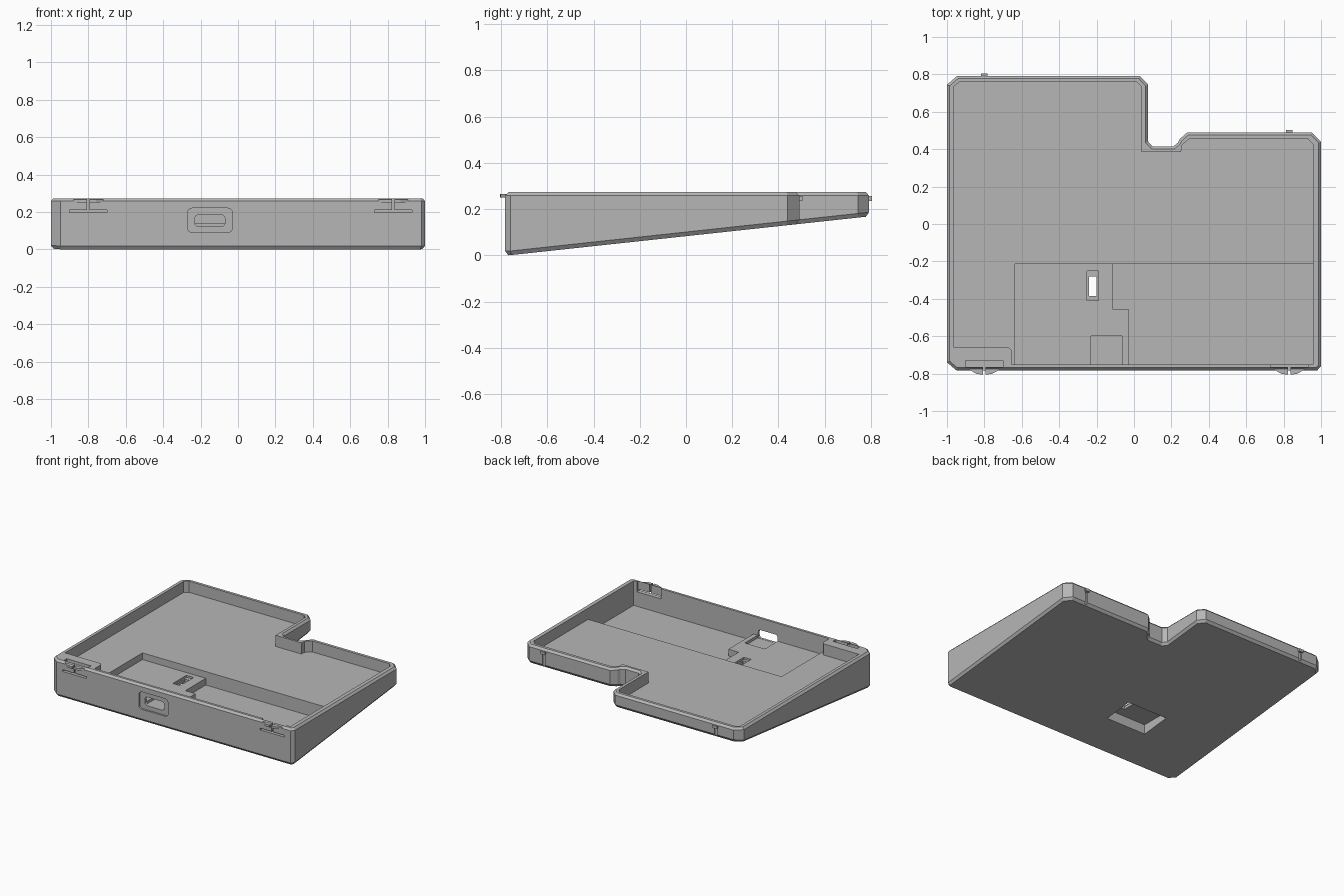
import bpy, bmesh, math
from mathutils import Vector

if "Cube" in bpy.data.objects:
    bpy.data.objects.remove(bpy.data.objects["Cube"])

grey = bpy.data.materials.new("light_grey_plastic")
grey.diffuse_color = (0.47, 0.47, 0.47, 1)
grey.use_nodes = True
grey.node_tree.nodes["Principled BSDF"].inputs["Base Color"].default_value = grey.diffuse_color

TOP, SLOPE = 0.273, 0.108


def base_z(y):
    return max(0.0, (y + 0.767) * SLOPE)


def inset(pts, d):
    """Mitred inward offset of a counter-clockwise outline."""
    out = []
    for i, p in enumerate(pts):
        p = Vector(p)
        a = (p - Vector(pts[i - 1])).normalized()
        b = (Vector(pts[(i + 1) % len(pts)]) - p).normalized()
        na, nb = Vector((-a.y, a.x)), Vector((-b.y, b.x))
        m = (na + nb).normalized()
        out.append(tuple(p + m * (d / m.dot(na))))
    return out


def loft(name, rings):
    """Closed solid through rings of equal point count."""
    bm = bmesh.new()
    vs = [[bm.verts.new(p) for p in r] for r in rings]
    n = len(vs[0])
    for lo, hi in zip(vs, vs[1:]):
        for i in range(n):
            j = (i + 1) % n
            bm.faces.new((lo[i], lo[j], hi[j], hi[i]))
    bm.faces.new(vs[0][::-1])
    bm.faces.new(vs[-1])
    bmesh.ops.recalc_face_normals(bm, faces=bm.faces)
    me = bpy.data.meshes.new(name)
    bm.to_mesh(me)
    bm.free()
    me.materials.append(grey)
    ob = bpy.data.objects.new(name, me)
    bpy.context.collection.objects.link(ob)
    return ob


def prism(name, pts, z0, z1):
    return loft(name, [[(x, y, z) for x, y in pts] for z in (z0, z1)])


def box(name, x0, x1, y0, y1, z0, z1):
    return prism(name, [(x0, y0), (x1, y0), (x1, y1), (x0, y1)], z0, z1)


def cut(target, cutter):
    mod = target.modifiers.new("cut", 'BOOLEAN')
    mod.operation, mod.solver, mod.object = 'DIFFERENCE', 'EXACT', cutter
    bpy.context.view_layer.objects.active = target
    bpy.ops.object.modifier_apply(modifier=mod.name)
    bpy.data.objects.remove(cutter)


# Wedge-shaped case body with chamfered top and bottom edges
outer = [(-0.95, -0.782), (0.98, -0.782), (1, -0.76), (1, 0.44), (0.95, 0.49),
         (0.285, 0.49), (0.245, 0.455), (0.235, 0.435), (0.21, 0.415),
         (0.10, 0.415), (0.076, 0.44), (0.076, 0.745), (0.03, 0.792),
         (-0.945, 0.792), (-1, 0.745), (-1, -0.74)]
low, rim = inset(outer, 0.014), inset(outer, 0.014)
body = loft("case_body", [
    [(x, y, base_z(y)) for x, y in low],
    [(x, y, base_z(y) + 0.018) for x, y in outer],
    [(x, y, TOP - 0.015) for x, y in outer],
    [(x, y, TOP) for x, y in rim]])

# Main tray, leaving a solid block in the front left corner
inner = [(-0.655, -0.75), (0.957, -0.75), (0.957, 0.425), (0.93, 0.455),
         (0.295, 0.455), (0.255, 0.42), (0.252, 0.385), (0.04, 0.385),
         (0.04, 0.735), (0.015, 0.758), (-0.935, 0.758), (-0.963, 0.735),
         (-0.963, -0.66), (-0.67, -0.66), (-0.655, -0.675)]
cut(body, prism("tray_cutter", inner, 0.19, 0.4))

# Controller platform, deep bay beside it and the port alcove
cut(body, box("platform_cutter", -0.637, 0.957, -0.75, -0.215, 0.14, 0.23))
bay = [(-0.03, -0.75), (0.957, -0.75), (0.957, -0.215), (-0.115, -0.215),
       (-0.115, -0.455), (-0.03, -0.455)]
cut(body, prism("bay_cutter", bay, 0.09, 0.18))
cut(body, box("alcove_cutter", -0.23, -0.065, -0.75, -0.6, 0.12, 0.18))

# Reset opening: underside recess, shallow seat and through hole
cut(body, box("recess_cutter", -0.48, -0.15, -0.46, -0.235, -0.1, 0.105))
cut(body, box("seat_cutter", -0.25, -0.19, -0.41, -0.25, 0.125, 0.18))
cut(body, box("hole_cutter", -0.24, -0.2, -0.385, -0.28, 0.05, 0.18))


def port(w, h, r, cz, y0, y1):
    """Rounded-rectangle cutter running along y."""
    pts = []
    for k, (sx, sz) in enumerate([(1, 1), (-1, 1), (-1, -1), (1, -1)]):
        for s in range(5):
            a = math.radians(90 * k + 22.5 * s)
            pts.append((-0.15 + sx * (w / 2 - r) + r * math.cos(a),
                        cz + sz * (h / 2 - r) + r * math.sin(a)))
    return loft("port_cutter", [[(x, y, z) for x, z in pts] for y in (y0, y1)])


# Cable port in the front wall
cut(body, port(0.24, 0.13, 0.025, 0.155, -0.85, -0.768))
cut(body, port(0.16, 0.064, 0.02, 0.153, -0.85, -0.73))

for side, cx, back in (("left", -0.8, 0.792), ("right", 0.83, 0.49)):
    # Flexible front clip: slits, relief pocket and split snap bump
    cut(body, box("relief_cutter", cx - 0.1, cx + 0.1, -0.765, -0.73, 0.198, 0.4))
    cut(body, box("slit_cutter", cx - 0.1, cx + 0.1, -0.9, -0.735, 0.198, 0.211))
    cut(body, box("split_cutter", cx - 0.006, cx + 0.006, -0.9, -0.74, 0.2, 0.4))
    for s, half in ((-1, "a"), (1, "b")):
        bump = [(cx + s * u, v) for u, v in
                ((0.006, -0.775), (0.006, -0.805), (0.04, -0.802), (0.08, -0.78), (0.08, -0.775))]
        prism(f"{side}_snap_bump_{half}", bump, 0.25, 0.266)
    # Back catch with a narrow groove below it
    cut(body, box("groove_cutter", cx - 0.01, cx + 0.01, back - 0.008, back + 0.1, 0.1, 0.236))
    box(f"{side}_back_catch", cx - 0.018, cx + 0.018, back - 0.005, back + 0.013, 0.235, 0.256)
